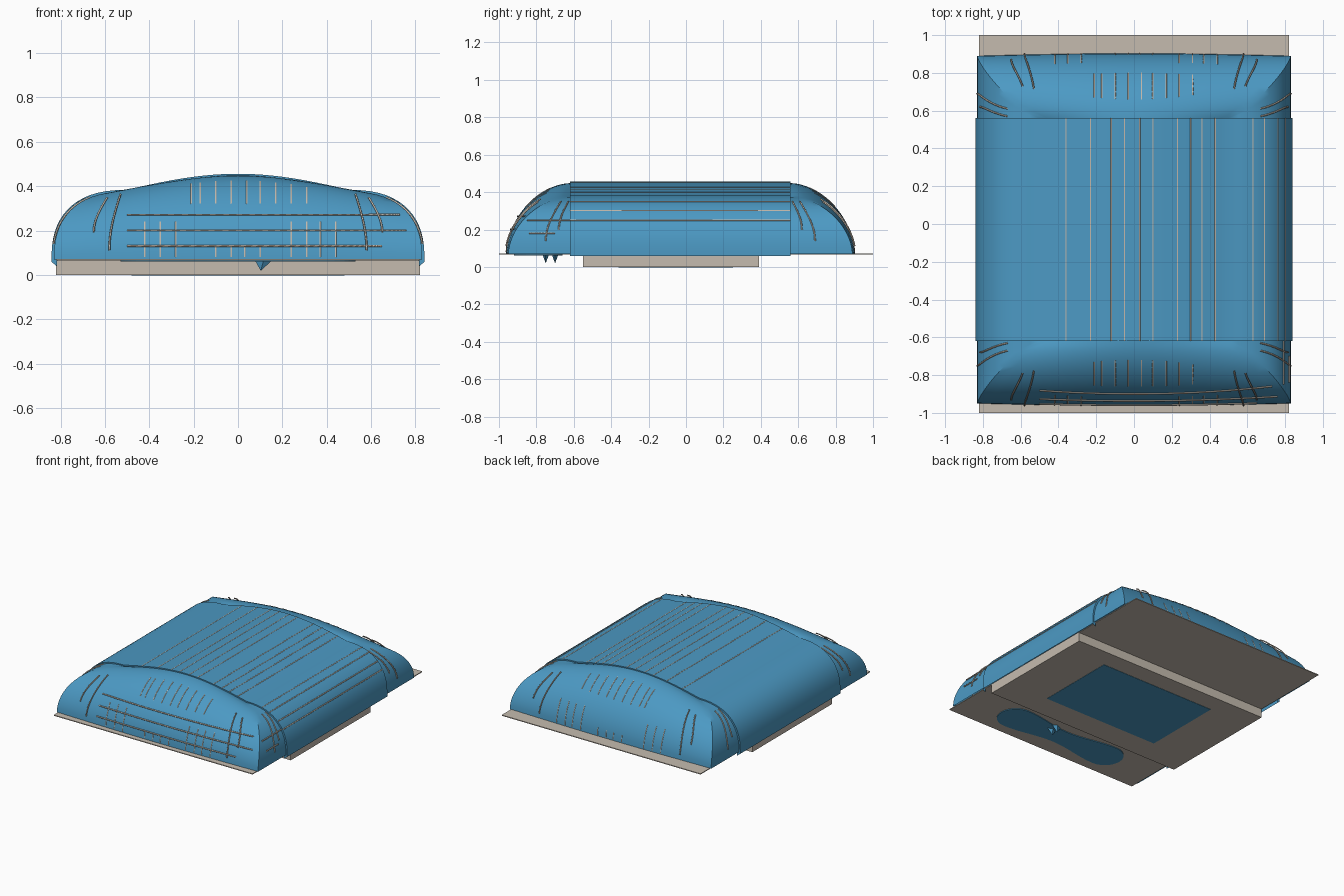
import bpy, bmesh, math

cube = bpy.data.objects.get("Cube")
if cube:
    bpy.data.objects.remove(cube)

BASE, RISE, CROWN = 0.07, 0.305, 0.073     # heights of the padded shell
SHOULDER, OVERHANG, DEPTH = 0.5, 0.33, 0.33
FRONT, BACK = -0.62, 0.56                  # where the end caps begin
STEPS = 16


def material(name, rgb):
    m = bpy.data.materials.new(name)
    m.use_nodes = True
    m.diffuse_color = (*rgb, 1)
    m.node_tree.nodes["Principled BSDF"].inputs["Base Color"].default_value = (*rgb, 1)
    return m


blue = material("padded blue", (0.072, 0.32, 0.55))
beige = material("warm beige", (0.56, 0.5, 0.43))


def finish(name, bm, mat, smooth=False):
    me = bpy.data.meshes.new(name)
    bm.to_mesh(me)
    bm.free()
    ob = bpy.data.objects.new(name, me)
    bpy.context.collection.objects.link(ob)
    me.materials.append(mat)
    if smooth:
        bpy.ops.object.select_all(action="DESELECT")
        ob.select_set(True)
        bpy.context.view_layer.objects.active = ob
        bpy.ops.object.shade_smooth_by_angle(angle=math.radians(30))


def box(name, mat, x, y, z):
    bm = bmesh.new()
    bmesh.ops.create_cube(bm, size=1)
    for v in bm.verts:
        v.co = [r[0] + (c + 0.5) * (r[1] - r[0]) for c, r in zip(v.co, (x, y, z))]
    finish(name, bm, mat)


def grid(bm, rows):
    vs = [[bm.verts.new(p) for p in row] for row in rows]
    for a, b in zip(vs, vs[1:]):
        for i in range(len(a) - 1):
            bm.faces.new((a[i], a[i + 1], b[i + 1], b[i]))


def shell(name, rows_list):
    bm = bmesh.new()
    for rows in rows_list:
        grid(bm, rows)
    bmesh.ops.remove_doubles(bm, verts=bm.verts, dist=1e-4)
    bmesh.ops.recalc_face_normals(bm, faces=bm.faces)
    if sum(f.normal.z * f.calc_area() for f in bm.faces) < 0:
        bmesh.ops.reverse_faces(bm, faces=bm.faces)
    finish(name, bm, blue, True)


# Shell shape: s runs from 0 at the rim to 1 at the top
def half_width(s):
    return SHOULDER + OVERHANG * max(0, 1 - s ** 2.4) ** (1 / 2.4)


def reach(s):
    return DEPTH * max(0, 1 - s ** 1.8) ** (1 / 1.8)


def arch(x, s):
    return math.cos(math.pi / 2 * min(1, abs(x) / half_width(s)))


def cap_point(x, s, sign, lift=0):
    y = reach(s) * (1 + lift / DEPTH + 0.04 * arch(x, s))
    z = BASE + s * (RISE + lift + CROWN * arch(x, s))
    return (x, (BACK if sign > 0 else FRONT) + sign * y, z)


def cap_at(x, z, sign, lift):
    s = 0.5
    for _ in range(12):
        s = min(1, (z - BASE) / (RISE + CROWN * arch(x, s)))
    return cap_point(x, s, sign, lift)


levels = [math.sin(math.pi / 2 * i / STEPS) for i in range(STEPS + 1)]

# End caps: a curved end panel and two side gussets meeting at mitred ridges
for name, sign, y0 in (("front_cap", -1, FRONT), ("back_cap", 1, BACK)):
    panels = [[[cap_point(half_width(s) * (j / 12 - 1), s, sign) for j in range(25)]
               for s in levels]]
    for side in (-1, 1):
        panels.append([[(side * half_width(s), y0 + sign * reach(s) * k / 4, BASE + RISE * s)
                        for k in range(5)] for s in levels])
    shell(name, panels)


# Middle shell, slightly larger than the caps, with its ends turned in
def mid_section():
    right = [(half_width(s), BASE + RISE * s) for s in levels]
    top = [(SHOULDER * (1 - j / 10), BASE + RISE + CROWN * math.sin(math.pi / 2 * j / 10))
           for j in range(1, 10)]
    half = [(half_width(0), 0.05)] + right + top
    pts = half + [(0, BASE + RISE + CROWN)] + [(-x, z) for x, z in reversed(half)]
    return [(x * 1.012, z + 0.008) for x, z in pts]


section = mid_section()
turned_in = [(x * 0.97, z - 0.02) for x, z in section]
shell("middle_shell", [[[(x, y, z) for (x, z), y in zip(column, (FRONT, FRONT, BACK, BACK))]
                        for column in ((b, a, a, b) for a, b in zip(section, turned_in))]])


def mid_height(x):
    for (xa, za), (xb, zb) in zip(section, section[1:]):
        if xb <= x <= xa and xa > xb:
            return za + (zb - za) * (xa - x) / (xa - xb)
    return BASE


# Thread seams as thin tubes
def seams(name, paths, radius):
    cu = bpy.data.curves.new(name, "CURVE")
    cu.dimensions = "3D"
    cu.bevel_depth = radius
    cu.bevel_resolution = 1
    for path in paths:
        sp = cu.splines.new("POLY")
        sp.points.add(len(path) - 1)
        for p, co in zip(sp.points, path):
            p.co = (*co, 1)
    ob = bpy.data.objects.new(name, cu)
    bpy.context.collection.objects.link(ob)
    cu.materials.append(beige)


# Seams follow (x, z) on a cap or (depth, z) on a gusset, bowing outwards
def bowed(a, b, n):
    for i in range(n + 1):
        t = i / n
        yield a[0] + (b[0] - a[0]) * math.sin(math.pi / 2 * t), a[1] + (b[1] - a[1]) * t


def cap_line(a, b, sign, lift, n=14):
    return [cap_at(x, z, sign, lift) for x, z in bowed(a, b, n)]


def side_line(side, a, b, sign):
    y0 = BACK if sign > 0 else FRONT
    return [(side * (half_width((z - BASE) / RISE) + 0.005), y0 + sign * d, z)
            for d, z in bowed(a, b, 12)]


top_x = (-0.36, -0.23, -0.12, -0.05, 0.03, 0.1, 0.23, 0.3, 0.36, 0.43, 0.63, 0.69, 0.76, 0.8)
seams("middle_seams", [[(x, y, mid_height(x) - 0.003) for y in (FRONT, BACK)] for x in top_x],
      0.005)

stitch_paths, corner_paths, band_paths = [], [], []
for sign in (-1, 1):
    for x in (-0.42, -0.35, -0.28, 0.24, 0.31, 0.37, 0.44):
        stitch_paths.append(cap_line((x, 0.08), (x, 0.24), sign, -0.003))
    for x in (-0.1, -0.03, 0.03, 0.1):
        stitch_paths.append(cap_line((x, 0.08), (x, 0.13), sign, -0.003))
    for x in (-0.21, -0.17, -0.1, -0.03, 0.04, 0.1, 0.17, 0.24, 0.31):
        stitch_paths.append(cap_line((x, 0.32), (x, 0.425 - 0.3 * x * x), sign, -0.003))
    for side in (-1, 1):
        corner_paths += [
            cap_line((side * 0.53, 0.355), (side * 0.58, 0.11), sign, 0.01),
            cap_line((side * 0.59, 0.34), (side * 0.65, 0.19), sign, 0.01),
            side_line(side, (0.05, 0.35), (0.13, 0.14), sign),
            side_line(side, (0.01, 0.35), (0.06, 0.2), sign)]
for z, end in ((0.27, 0.73), (0.2, 0.76), (0.13, 0.65)):
    band_paths.append(cap_line((-0.5, z), (end, z), -1, 0.003, 30))
band_paths.append(side_line(1, (0.0, 0.25), (0.23, 0.25), -1))
band_paths.append(side_line(1, (0.08, 0.18), (0.22, 0.18), -1))
seams("cap_stitches", stitch_paths, 0.005)
seams("corner_seams", corner_paths, 0.0045)
seams("front_bands", band_paths, 0.0045)

# Base sheet and raised block beneath
box("base_sheet", beige, (-0.82, 0.82), (-1, 1), (0.066, 0.072))
box("base_block", beige, (-0.82, 0.82), (-0.55, 0.39), (0, 0.067))
box("block_panel", blue, (-0.48, 0.48), (-0.36, 0.25), (-0.002, 0.003))


# Dumbbell-shaped patch under the front, with two small spikes
def patch_width(x):
    if abs(x) > 0.4:
        return math.sqrt(max(0, 0.13 ** 2 - (abs(x) - 0.4) ** 2))
    return 0.105 - 0.025 * math.cos(math.pi * x / 0.4)


bm = bmesh.new()
count = 72
angles = [2 * math.pi * i / count for i in range(count)]
outline = [bm.verts.new((0.53 * math.cos(a),
                         -0.79 + math.copysign(patch_width(0.53 * math.cos(a)), math.sin(a)),
                         0.067)) for a in angles]
face = bm.faces.new(outline)
for v in bmesh.ops.extrude_face_region(bm, geom=[face])["geom"]:
    if isinstance(v, bmesh.types.BMVert):
        v.co.z = 0.061
bmesh.ops.recalc_face_normals(bm, faces=bm.faces)
finish("front_patch", bm, blue)

for n, y in enumerate((-0.75, -0.7)):
    bm = bmesh.new()
    bmesh.ops.create_cone(bm, segments=4, radius1=0.001, radius2=0.024, depth=0.045, cap_ends=True)
    for v in bm.verts:
        tip = 0.012 if v.co.z < 0 else 0
        v.co = (0.115 + v.co.x * 1.6 - tip, y + v.co.y * 0.7, 0.043 + v.co.z)
    finish(f"patch_spike_{n + 1}", bm, blue)
